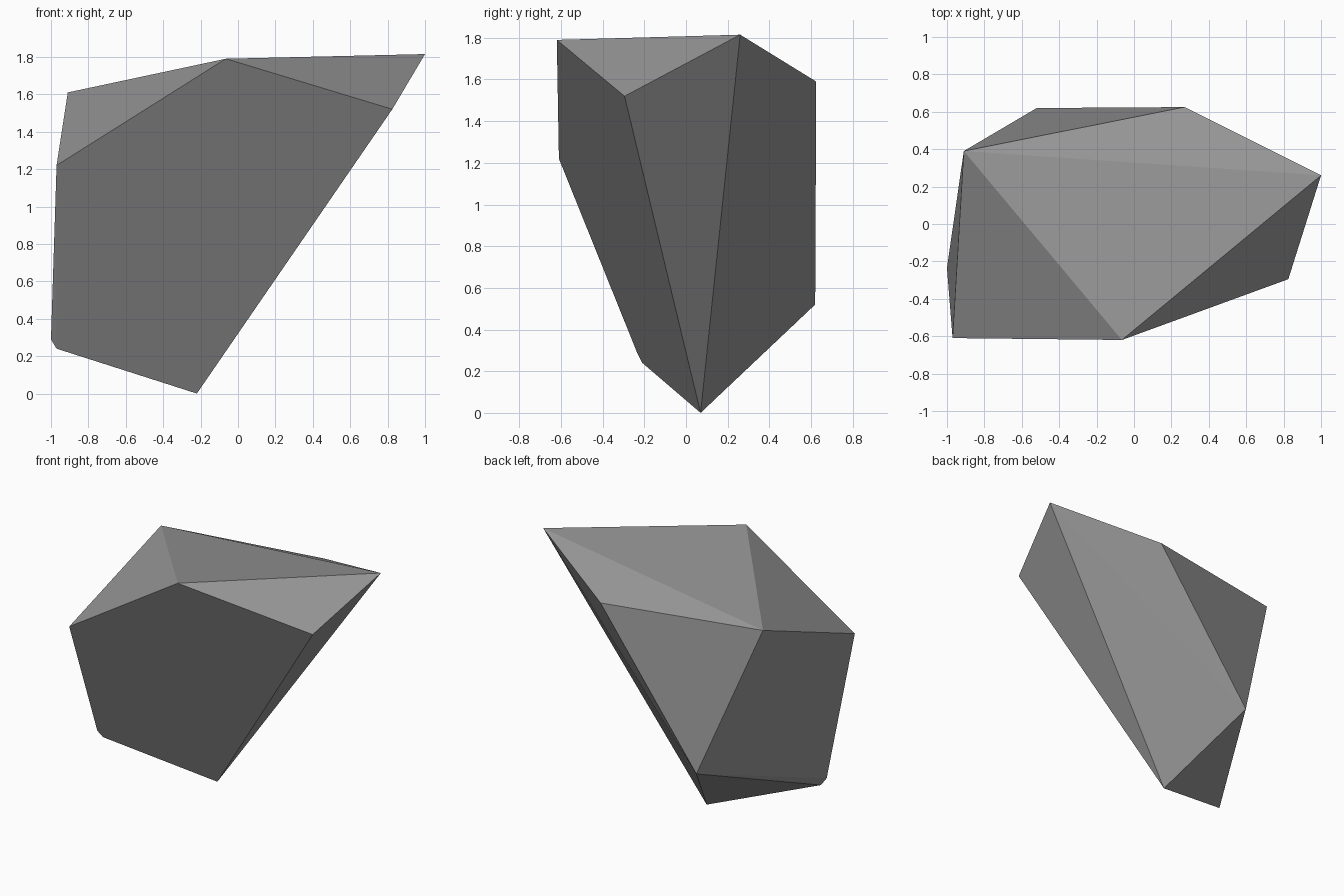
import bpy
import bmesh
import math

cube = bpy.data.objects.get("Cube")
if cube:
    bpy.data.objects.remove(cube, do_unlink=True)

# Plain grey stone
stone = bpy.data.materials.new("stone_grey")
stone.use_nodes = True
grey = (0.3, 0.3, 0.3, 1.0)
stone.diffuse_color = grey
bsdf = next(n for n in stone.node_tree.nodes if n.type == "BSDF_PRINCIPLED")
bsdf.inputs["Base Color"].default_value = grey
bsdf.inputs["Roughness"].default_value = 0.9

# Corners of the faceted rock
corners = [
    (-0.22, 0.07, 0.0),     # bottom tip
    (-0.97, -0.21, 0.24),   # small lower chip
    (-1.0, -0.235, 0.29),
    (-0.52, 0.62, 0.52),    # lower back
    (-0.97, -0.61, 1.22),   # front right shoulder
    (0.825, -0.295, 1.52),  # front left shoulder
    (0.27, 0.625, 1.59),    # upper back
    (-0.91, 0.39, 1.61),    # upper right
    (-0.065, -0.62, 1.79),  # upper front
    (1.0, 0.26, 1.815),     # upper left peak
]

# Wrap the corners in a convex hull and merge almost flat facets
bm = bmesh.new()
for corner in corners:
    bm.verts.new(corner)
bmesh.ops.convex_hull(bm, input=bm.verts[:])
bmesh.ops.dissolve_limit(bm, angle_limit=math.radians(1.0),
                         verts=bm.verts[:], edges=bm.edges[:])
bmesh.ops.recalc_face_normals(bm, faces=bm.faces[:])

mesh = bpy.data.meshes.new("rock")
bm.to_mesh(mesh)
bm.free()
mesh.materials.append(stone)
rock = bpy.data.objects.new("rock", mesh)
bpy.context.collection.objects.link(rock)
